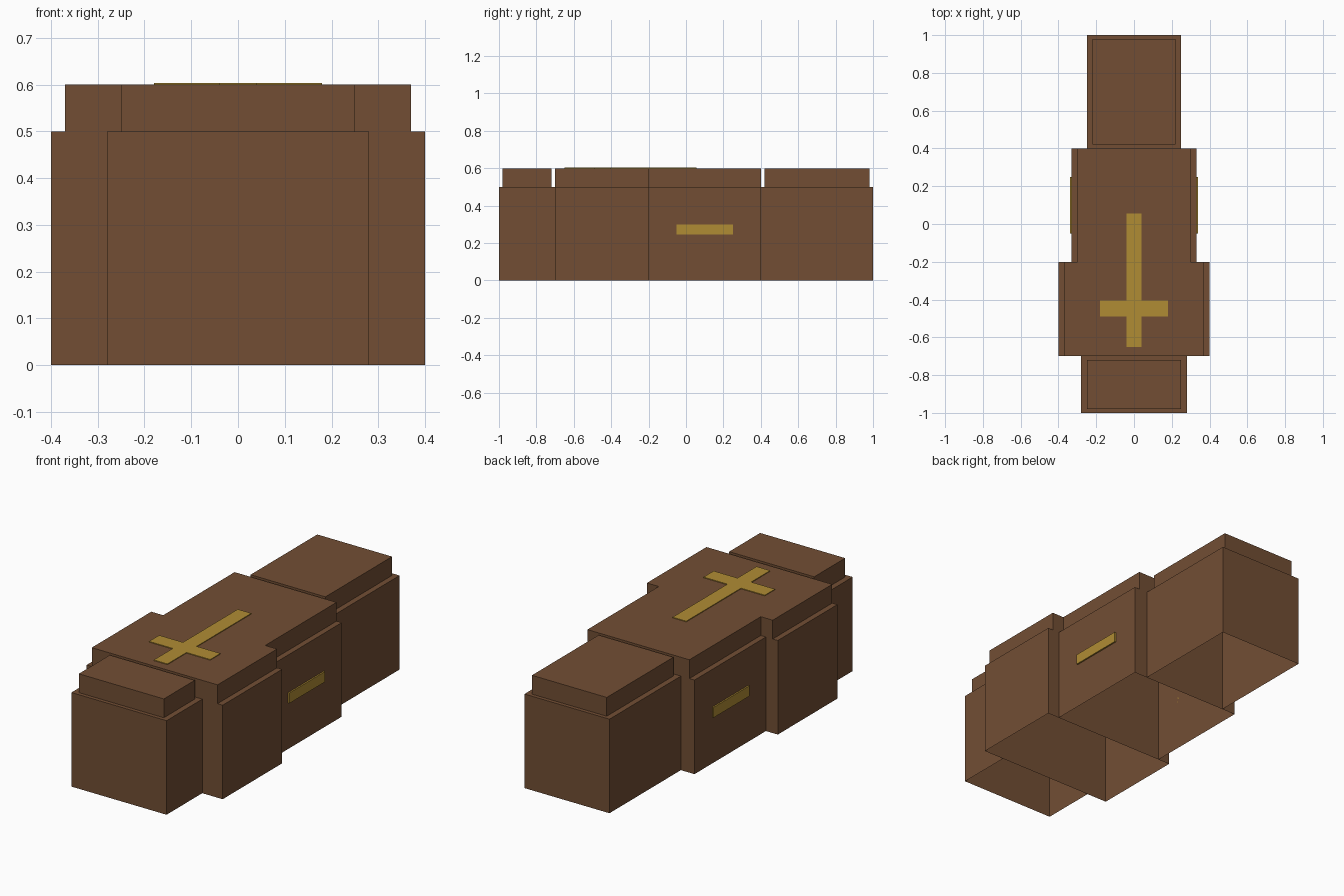
import bpy
import bmesh

cube = bpy.data.objects.get("Cube")
if cube:
    bpy.data.objects.remove(cube, do_unlink=True)


def make_material(name, color):
    mat = bpy.data.materials.new(name)
    mat.use_nodes = True
    mat.diffuse_color = color
    mat.node_tree.nodes["Principled BSDF"].inputs["Base Color"].default_value = color
    return mat


WOOD = make_material("brown wood", (0.168, 0.076, 0.034, 1))
GOLD = make_material("gold", (0.434, 0.262, 0.034, 1))


def box(name, x, y, z, mat, open_bottom=False):
    """Box between (min, max) pairs, optionally a shell without its floor."""
    bm = bmesh.new()
    bmesh.ops.create_cube(bm, size=1)
    for v in bm.verts:
        v.co = [pair[0] if c < 0 else pair[1] for c, pair in zip(v.co, (x, y, z))]
    if open_bottom:
        floor = [f for f in bm.faces if f.normal.z < -0.5]
        bmesh.ops.delete(bm, geom=floor, context='FACES_ONLY')
    mesh = bpy.data.meshes.new(name)
    bm.to_mesh(mesh)
    bm.free()
    mesh.materials.append(mat)
    obj = bpy.data.objects.new(name, mesh)
    bpy.context.collection.objects.link(obj)
    return obj


BODY_TOP, LID_TOP = 0.5, 0.6
LID_INSET = 0.03

# Hollow body sections with narrower lids: name, half width, y range, lid end gap
for name, half, y0, y1, gap in (
    ("foot", 0.28, -1.0, -0.7, 0.02),
    ("shoulder", 0.40, -0.7, -0.2, 0),
    ("middle", 0.33, -0.2, 0.4, 0),
    ("head", 0.25, 0.4, 1.0, 0.02),
):
    box(name + "_body", (-half, half), (y0, y1), (0, BODY_TOP), WOOD, True)
    lid = half - LID_INSET
    box(name + "_lid", (-lid, lid), (y0 + gap, y1 - gap), (BODY_TOP, LID_TOP), WOOD, True)

# Gold cross laid on the lid
cross_z = (LID_TOP, LID_TOP + 0.004)
box("cross_upright", (-0.04, 0.04), (-0.65, 0.055), cross_z, GOLD)
for side, x in (("right", (-0.18, -0.04)), ("left", (0.04, 0.18))):
    box("cross_arm_" + side, x, (-0.49, -0.405), cross_z, GOLD)

# Gold handles on both sides
for side, x in (("right", (-0.338, -0.33)), ("left", (0.33, 0.338))):
    box("handle_" + side, x, (-0.05, 0.25), (0.245, 0.30), GOLD)
